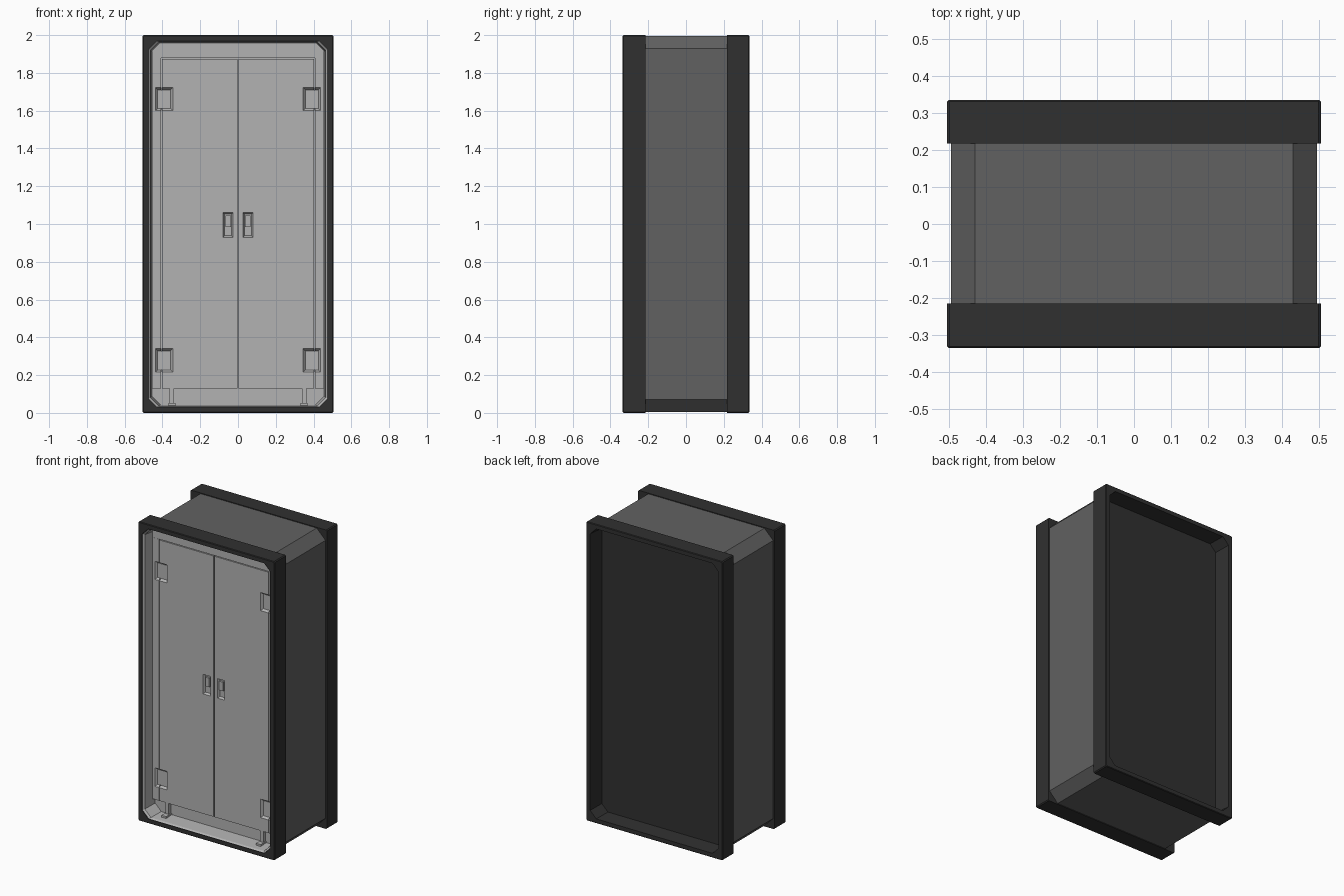
import bpy, bmesh

if "Cube" in bpy.data.objects:
    bpy.data.objects.remove(bpy.data.objects["Cube"])


def material(name, v):
    m = bpy.data.materials.new(name)
    m.diffuse_color = (v, v, v, 1)
    m.use_nodes = True
    m.node_tree.nodes["Principled BSDF"].inputs["Base Color"].default_value = m.diffuse_color
    return m


DARK = material("dark_frame", 0.03)
MID = material("body_grey", 0.12)
LIGHT = material("door_grey", 0.45)


def outline(x0, x1, z0, z1, c):
    """Rectangle in the xz plane, with 45 degree corners when c > 0."""
    if c == 0:
        return [(x0, z0), (x1, z0), (x1, z1), (x0, z1)]
    return [(x0 + c, z0), (x1 - c, z0), (x1, z0 + c), (x1, z1 - c),
            (x1 - c, z1), (x0 + c, z1), (x0, z1 - c), (x0, z0 + c)]


def add_loft(bm, sections, caps=(True, True)):
    """Join sections (x0, x1, z0, z1, chamfer, y) into a skin."""
    rings = [[bm.verts.new((x, s[5], z)) for x, z in outline(*s[:5])] for s in sections]
    n = len(rings[0])
    for a, b in zip(rings, rings[1:]):
        for i in range(n):
            bm.faces.new((a[i], a[(i + 1) % n], b[(i + 1) % n], b[i]))
    if caps[0]:
        bm.faces.new(rings[0])
    if caps[1]:
        bm.faces.new(rings[-1])


def finish(name, bm, mat):
    bmesh.ops.recalc_face_normals(bm, faces=bm.faces[:])
    me = bpy.data.meshes.new(name)
    bm.to_mesh(me)
    bm.free()
    ob = bpy.data.objects.new(name, me)
    bpy.context.collection.objects.link(ob)
    if mat:
        me.materials.append(mat)
    return ob


def loft(name, sections, mat, caps=(True, True)):
    bm = bmesh.new()
    add_loft(bm, sections, caps)
    return finish(name, bm, mat)


def box(name, x0, x1, y0, y1, z0, z1, mat):
    return loft(name, [(x0, x1, z0, z1, 0, y0), (x0, x1, z0, z1, 0, y1)], mat)


def sym(hx, z_in, c, y):
    """Section centred on x, inset z_in from floor and top."""
    return (-hx, hx, z_in, 2 - z_in, c, y)


# Main body with cut corners
loft("cabinet_body", [sym(0.495, 0.005, 0.065, -0.219), sym(0.495, 0.005, 0.065, 0.219)], MID)

# Front and back frames, each a block with a recess
for name, s, inner, floor in (("front_frame", -1, 0.215, 0.222), ("back_frame", 1, 0.218, 0.221)):
    loft(name, [sym(0.505, 0, 0.006, s * inner),
                sym(0.505, 0, 0.006, s * 0.331),
                sym(0.501, 0.004, 0.006, s * 0.335),
                sym(0.475, 0.03, 0.045, s * 0.335),
                sym(0.468, 0.034, 0.045, s * floor)], DARK)

# Light liner inside the front frame
liner = loft("front_liner", [sym(0.474, 0.031, 0.045, -0.332),
                             sym(0.464, 0.037, 0.045, -0.322),
                             sym(0.455, 0.043, 0.045, -0.226)], LIGHT, (False, True))
for p in liner.data.polygons:
    p.flip() if p.center.y > -0.23 and p.normal.y > 0 else None

# Pockets for hinges and handles
FRONT, REAR = -0.255, -0.227
HINGES = ((0.215, 0.34), (1.6, 1.722))
bm = bmesh.new()
for s in (-1, 1):
    pockets = [(0.345, 0.437, a, b, 0.012) for a, b in HINGES]
    pockets.append((0.027, 0.08, 0.93, 1.06, 0.008))
    for x0, x1, z0, z1, t in pockets:
        a, b = sorted((s * x0, s * x1))
        add_loft(bm, [(a - 0.002, b + 0.002, z0 - 0.002, z1 + 0.002, 0, FRONT - 0.003),
                      (a + t, b - t, z0 + t, z1 - t, 0, FRONT + 0.015)])
cutter = finish("pocket_cutter", bm, None)
cutter.hide_render = True
cutter.display_type = 'WIRE'


def cut(ob):
    m = ob.modifiers.new("pockets", 'BOOLEAN')
    m.operation = 'DIFFERENCE'
    m.solver = 'EXACT'
    m.object = cutter


# Header above the doors
box("door_header", -0.455, 0.455, FRONT, REAR, 1.878, 1.957, LIGHT)

for s, side in ((-1, "left"), (1, "right")):
    def part(name, x0, x1, y0, y1, z0, z1, mat=LIGHT):
        a, b = sorted((s * x0, s * x1))
        return box(side + "_" + name, a, b, y0, y1, z0, z1, mat)

    # Door and the narrow strip beside it
    cut(part("door", 0.003, 0.403, FRONT, REAR, 0.128, 1.873))
    cut(part("door_jamb", 0.408, 0.456, FRONT, REAR, 0.128, 1.8775))

    # Hinge leaves at the bottom of the pockets
    for i, (z0, z1) in enumerate(HINGES):
        part("hinge_%d" % (i + 1), 0.357, 0.425, -0.242, REAR, z0 + 0.012, z1 - 0.012)

    # Handle paddle
    part("handle_paddle", 0.037, 0.066, -0.252, -0.235, 0.985, 1.045)

    # Foot bracket in the toe space
    part("foot_post", 0.338, 0.362, -0.25, -0.224, 0.04, 0.13)
    part("foot_base", 0.332, 0.368, -0.285, -0.224, 0.036, 0.052)
